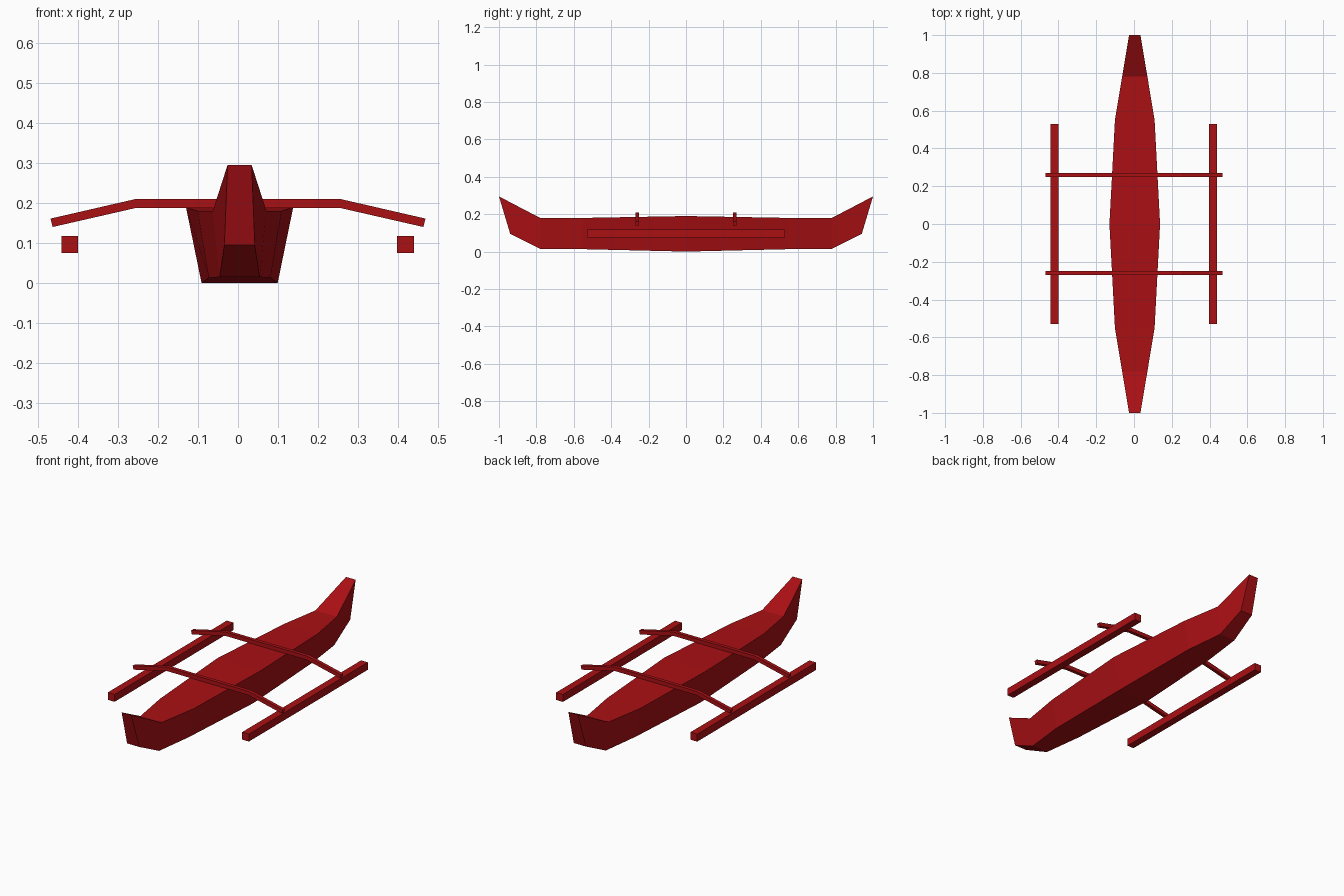
import bpy, bmesh

if "Cube" in bpy.data.objects:
    bpy.data.objects.remove(bpy.data.objects["Cube"])

red = bpy.data.materials.new("red_paint")
red.diffuse_color = (0.4, 0.005, 0.007, 1)
red.use_nodes = True
red.node_tree.nodes["Principled BSDF"].inputs["Base Color"].default_value = red.diffuse_color


def loft(name, rings):
    """Skin a list of equal-length rings and cap both ends."""
    bm = bmesh.new()
    loops = [[bm.verts.new(p) for p in ring] for ring in rings]
    n = len(loops[0])
    for a, b in zip(loops, loops[1:]):
        for i in range(n):
            j = (i + 1) % n
            bm.faces.new((a[i], a[j], b[j], b[i]))
    bm.faces.new(loops[0])
    bm.faces.new(loops[-1])
    bmesh.ops.recalc_face_normals(bm, faces=bm.faces)
    mesh = bpy.data.meshes.new(name)
    bm.to_mesh(mesh)
    bm.free()
    mesh.materials.append(red)
    obj = bpy.data.objects.new(name, mesh)
    bpy.context.collection.objects.link(obj)
    return obj


# Hull: half stations (top y, top z, top half width, bottom y, bottom z, bottom half width)
half = [
    (1.00, 0.295, 0.030, 0.94, 0.095, 0.038),
    (0.78, 0.180, 0.067, 0.78, 0.015, 0.050),
    (0.55, 0.180, 0.105, 0.55, 0.013, 0.077),
]
middle = (0.0, 0.190, 0.134, 0.0, 0.0, 0.095)
front = [(-s[0], s[1], s[2], -s[3], s[4], s[5]) for s in half]
cx = 0.004
loft("hull", [
    [(cx - tw, ty, tz), (cx + tw, ty, tz), (cx + bw, by, bz), (cx - bw, by, bz)]
    for ty, tz, tw, by, bz, bw in front + [middle] + half[::-1]
])

# Cross beams with drooping ends: (x, bottom z, top z) per section
beam = [(-0.463, -0.468, 0.140, 0.161), (-0.253, -0.255, 0.188, 0.210),
        (0.253, 0.255, 0.188, 0.210), (0.463, 0.468, 0.140, 0.161)]
beam[0] = (-0.463, -0.468, 0.140, 0.161)
for label, y in (("front", -0.26), ("back", 0.26)):
    loft(label + "_cross_beam", [
        [(xb, y - 0.01, zb), (xb, y + 0.01, zb), (xt, y + 0.01, zt), (xt, y - 0.01, zt)]
        for xb, xt, zb, zt in beam
    ])

# Outrigger floats
for label, x in (("left", -0.42), ("right", 0.418)):
    loft(label + "_float", [
        [(x - 0.021, y, 0.075), (x + 0.021, y, 0.075),
         (x + 0.021, y, 0.117), (x - 0.021, y, 0.117)]
        for y in (-0.53, 0.53)
    ])
